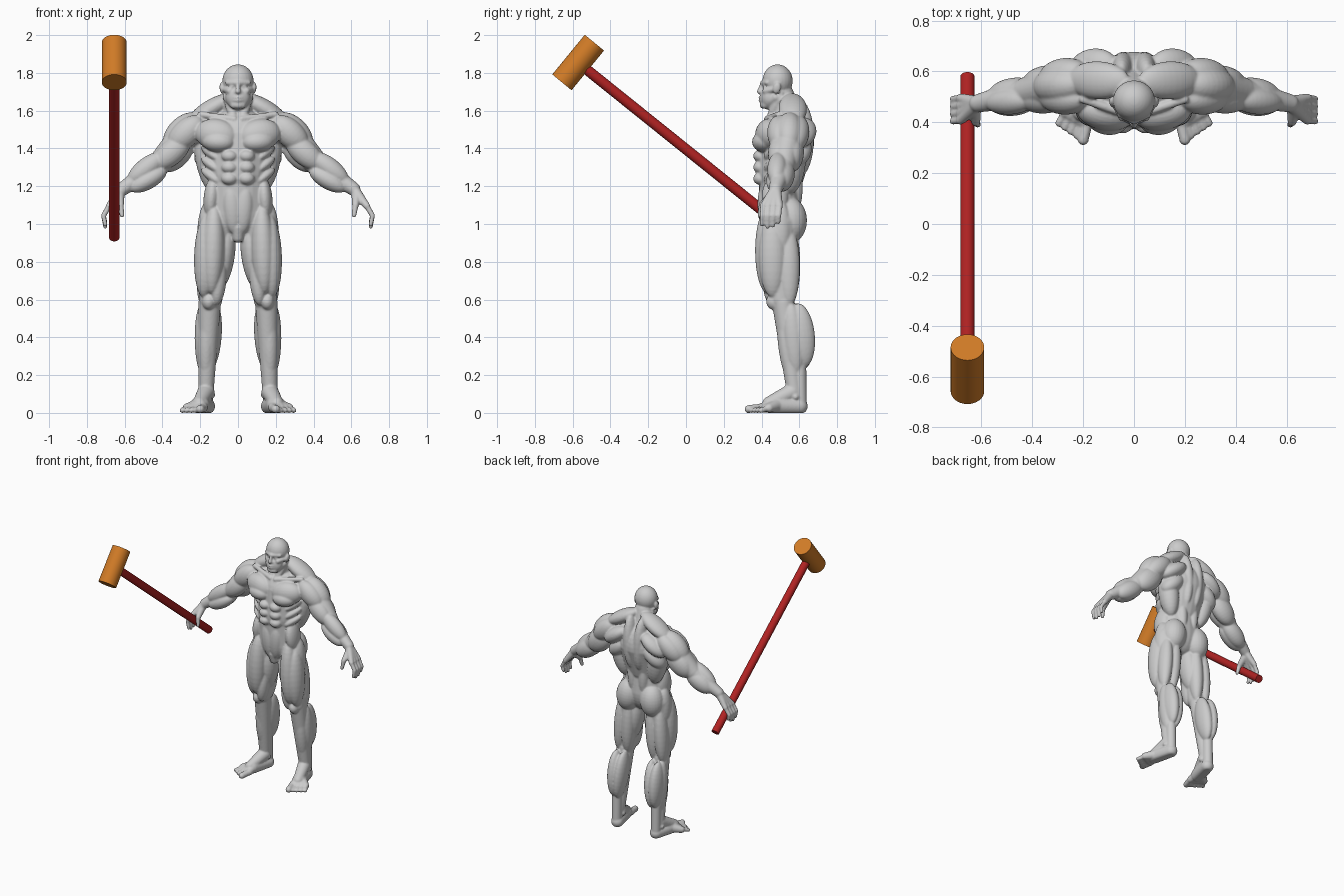
import bpy
import bmesh
from mathutils import Vector, Matrix

if "Cube" in bpy.data.objects:
    bpy.data.objects.remove(bpy.data.objects["Cube"])

FRONT, BACK = Vector((0, -1, 0)), Vector((0, 1, 0))
OUT, UP = Vector((1, 0, 0)), Vector((0, 0, 1))
UP_OUT = (OUT + UP).normalized()


def make_material(name, colour):
    mat = bpy.data.materials.new(name)
    mat.use_nodes = True
    mat.diffuse_color = (*colour, 1)
    mat.node_tree.nodes["Principled BSDF"].inputs["Base Color"].default_value = (*colour, 1)
    return mat


grey_skin = make_material("grey skin", (.6, .6, .6))
orange_wood = make_material("orange wood", (.64, .2, .02))
red_handle = make_material("red handle", (.43, .016, .016))

flesh = bmesh.new()


def limb(start, end, start_radius, end_radius, flat=1):
    """Tapered capsule; flat squeezes it from front to back."""
    start, end = Vector(start), Vector(end)
    turn = (end - start).to_track_quat('Z', 'Y')
    ball = bmesh.ops.create_uvsphere(flesh, u_segments=24, v_segments=17, radius=1)
    for vert in ball["verts"]:
        centre, radius = (end, end_radius) if vert.co.z > 0 else (start, start_radius)
        offset = turn @ (vert.co * radius)
        offset.y *= flat
        vert.co = centre + offset
        vert.co.z = max(vert.co.z, 0)


def muscle(start, end, width, thick, facing=FRONT):
    """Ellipsoid between two tips, with its thickness along the facing direction."""
    start, end = Vector(start), Vector(end)
    axis = (end - start).normalized()
    normal = (facing - axis * facing.dot(axis)).normalized()
    side = normal.cross(axis)
    shape = Matrix((side * width, normal * thick, (end - start) / 2)).transposed().to_4x4()
    shape.translation = (start + end) / 2
    bmesh.ops.create_uvsphere(flesh, u_segments=24, v_segments=16, radius=1, matrix=shape)


# head
muscle((0, .485, 1.67), (0, .485, 1.845), width=.083, thick=.08)  # skull
muscle((0, .45, 1.74), (0, .435, 1.605), width=.066, thick=.05)  # lower face
limb((.055, .475, 1.67), (.02, .418, 1.63), start_radius=.025, end_radius=.021)  # jaw
muscle((-.03, .41, 1.63), (.03, .41, 1.63), width=.02, thick=.02)  # chin
limb((0, .405, 1.747), (.055, .43, 1.748), start_radius=.014, end_radius=.013)  # brow
limb((0, .403, 1.74), (0, .389, 1.702), start_radius=.01, end_radius=.014)  # nose
limb((0, .398, 1.697), (.016, .403, 1.697), start_radius=.011, end_radius=.009)  # nostril
limb((.045, .422, 1.705), (.066, .46, 1.712), start_radius=.018, end_radius=.016)  # cheekbone
for lip_height in (1.669, 1.654):
    limb((0, .391, lip_height), (.022, .399, lip_height), start_radius=.008, end_radius=.006)
muscle((.03, .417, 1.716), (.03, .417, 1.738), width=.014, thick=.01)  # eye
muscle((.084, .475, 1.69), (.089, .487, 1.748), width=.021, thick=.011, facing=OUT)  # ear

# neck
limb((0, .505, 1.68), (0, .54, 1.52), start_radius=.068, end_radius=.085)
muscle((.07, .51, 1.7), (.01, .43, 1.53), width=.024, thick=.024)  # neck cord
muscle((.02, .56, 1.68), (.26, .57, 1.54), width=.075, thick=.05, facing=UP)  # neck slope

# torso core
limb((0, .53, 1.43), (0, .5, 1.28), start_radius=.185, end_radius=.16, flat=.8)
limb((0, .49, 1.25), (0, .5, 1.07), start_radius=.152, end_radius=.16, flat=.7)
limb((0, .54, 1.51), (.24, .55, 1.5), start_radius=.09, end_radius=.085)  # shoulder girdle
limb((.02, .43, 1.555), (.2, .49, 1.58), start_radius=.018, end_radius=.016)  # collar bone

# chest and belly
muscle((.004, .415, 1.455), (.225, .46, 1.49), width=.085, thick=.07)  # chest
muscle((.02, .4, 1.43), (.19, .43, 1.44), width=.055, thick=.065)  # lower chest
for row in range(3):
    height = 1.36 - row * .06
    muscle((.004, .388, height), (.088, .4, height), width=.033, thick=.038)  # belly block
    muscle((.1, .42, height - .02), (.19, .5, height + .05), width=.025, thick=.035)  # rib muscle
muscle((.04, .41, 1.21), (.02, .425, .95), width=.05, thick=.038)  # lower belly
muscle((.13, .47, 1.25), (.15, .47, 1.03), width=.042, thick=.07)  # flank
limb((0, .43, .98), (0, .44, .93), start_radius=.035, end_radius=.03)  # groin

# back
muscle((.19, .57, 1.52), (.12, .55, 1.16), width=.075, thick=.07, facing=OUT)  # side wing
muscle((.05, .6, 1.66), (.035, .6, 1.25), width=.05, thick=.078, facing=BACK)  # centre back
muscle((.07, .63, 1.55), (.25, .6, 1.42), width=.055, thick=.075, facing=BACK)  # shoulder blade
muscle((.08, .61, 1.46), (.22, .58, 1.32), width=.06, thick=.07, facing=BACK)  # lower blade
muscle((.055, .57, 1.36), (.04, .57, 1.04), width=.04, thick=.048, facing=BACK)  # lower back

# shoulder and arm
elbow, wrist = (.42, .517, 1.315), (.612, .475, 1.185)
limb((.27, .55, 1.49), elbow, start_radius=.08, end_radius=.062)
muscle((.2, .55, 1.575), (.38, .54, 1.39), width=.075, thick=.083, facing=UP_OUT)  # mid shoulder
muscle((.19, .49, 1.56), (.36, .5, 1.4), width=.065, thick=.072, facing=UP_OUT)  # front shoulder
muscle((.19, .6, 1.56), (.36, .575, 1.4), width=.065, thick=.07, facing=UP_OUT)  # rear shoulder
muscle((.26, .5, 1.46), (.44, .485, 1.3), width=.066, thick=.058)  # front upper arm
muscle((.25, .57, 1.46), (.42, .555, 1.29), width=.08, thick=.062, facing=BACK)  # rear upper arm
limb(elbow, wrist, start_radius=.06, end_radius=.036)
muscle((.39, .49, 1.37), (.58, .475, 1.22), width=.055, thick=.052)  # forearm top
muscle((.38, .53, 1.32), (.57, .5, 1.19), width=.066, thick=.06, facing=BACK)  # forearm rear
muscle((.38, .49, 1.29), (.57, .47, 1.18), width=.05, thick=.055)  # forearm below

# hand
for finger in range(4):
    depth = .408 + finger * .029
    reach = (.012, 0, .006, .025)[finger]
    knuckle, bend = (.682, depth, 1.095), (.712, depth - .004, 1.045)
    limb(wrist, knuckle, start_radius=.03, end_radius=.018)  # palm
    limb(knuckle, bend, start_radius=.015, end_radius=.0135)
    limb(bend, (.703, depth - .006, .985 + reach), start_radius=.0135, end_radius=.011)
limb((.628, .455, 1.15), (.622, .402, 1.1), start_radius=.028, end_radius=.018)  # thumb base
limb((.622, .402, 1.1), (.614, .39, 1.045), start_radius=.017, end_radius=.012)  # thumb

# thigh and hip
limb((.115, .5, 1), (.145, .505, .6), start_radius=.095, end_radius=.062)
muscle((.09, .55, 1.14), (.11, .555, .9), width=.088, thick=.088, facing=BACK)  # seat
muscle((.16, .5, 1.12), (.17, .5, .82), width=.06, thick=.05, facing=OUT)  # outer hip
muscle((.165, .46, 1.05), (.18, .46, .61), width=.075, thick=.06, facing=OUT)  # outer thigh
muscle((.125, .44, 1.1), (.14, .435, .63), width=.062, thick=.072)  # front thigh
muscle((.095, .46, .84), (.115, .455, .57), width=.044, thick=.052)  # inner teardrop
muscle((.05, .49, 1.03), (.095, .51, .66), width=.057, thick=.075)  # inner thigh
muscle((.155, .54, 1), (.185, .545, .56), width=.048, thick=.06, facing=BACK)  # outer rear thigh
muscle((.09, .55, 1), (.115, .545, .56), width=.05, thick=.058, facing=BACK)  # inner rear thigh

# knee and lower leg
muscle((.153, .468, .635), (.156, .468, .545), width=.036, thick=.044)  # kneecap
limb((.15, .515, .58), (.17, .575, .1), start_radius=.06, end_radius=.04)
muscle((.165, .515, .56), (.17, .56, .16), width=.045, thick=.05)  # shin
muscle((.19, .555, .58), (.185, .585, .2), width=.055, thick=.042, facing=OUT)  # outer calf
muscle((.178, .59, .58), (.175, .625, .24), width=.047, thick=.075, facing=BACK)  # rear calf
muscle((.118, .58, .58), (.145, .62, .23), width=.045, thick=.075, facing=BACK)  # inner calf
limb((.167, .6, .32), (.167, .605, .04), start_radius=.036, end_radius=.035)  # heel cord
limb((.14, .57, .095), (.2, .58, .085), start_radius=.02, end_radius=.018)  # ankle bone

# foot
limb((.165, .6, .035), (.2, .46, .04), start_radius=.044, end_radius=.05)
limb((.17, .56, .11), (.205, .44, .05), start_radius=.046, end_radius=.036)  # instep
for toe in range(5):
    across = toe / 4
    size = .015 if toe else .022
    ball = (.185 + across * .085, .395 + across * .045, .026)
    tip = (.2 + across * .095, .332 + across * .065, size * .9)
    limb((.195, .49, .045), ball, start_radius=.04, end_radius=.024)
    limb(ball, tip, start_radius=size, end_radius=size)

# fuse both halves into one smooth body
mesh = bpy.data.meshes.new("body")
flesh.to_mesh(mesh)
flesh.free()
body = bpy.data.objects.new("body", mesh)
bpy.context.collection.objects.link(body)
mesh.materials.append(grey_skin)
mesh.shade_smooth()
mirror = body.modifiers.new("mirror", 'MIRROR')
mirror.use_mirror_merge = False
fuse = body.modifiers.new("fuse", 'REMESH')
fuse.mode = 'VOXEL'
fuse.voxel_size = .006
fuse.use_smooth_shade = True
soften = body.modifiers.new("soften", 'SMOOTH')
soften.factor = .5
soften.iterations = 4


def rod(name, start, end, radius, mat):
    start, end = Vector(start), Vector(end)
    bpy.ops.mesh.primitive_cylinder_add(vertices=32, radius=radius, depth=(end - start).length,
                                        location=(start + end) / 2)
    part = bpy.context.object
    part.name = name
    part.rotation_euler = (end - start).to_track_quat('Z', 'Y').to_euler()
    part.data.materials.append(mat)
    bpy.ops.object.shade_smooth_by_angle()


# hammer
rod("hammer_head", (-.655, -.657, 1.75), (-.655, -.485, 1.96), .066, orange_wood)
rod("hammer_handle", (-.655, -.572, 1.855), (-.655, .58, .93), .028, red_handle)
